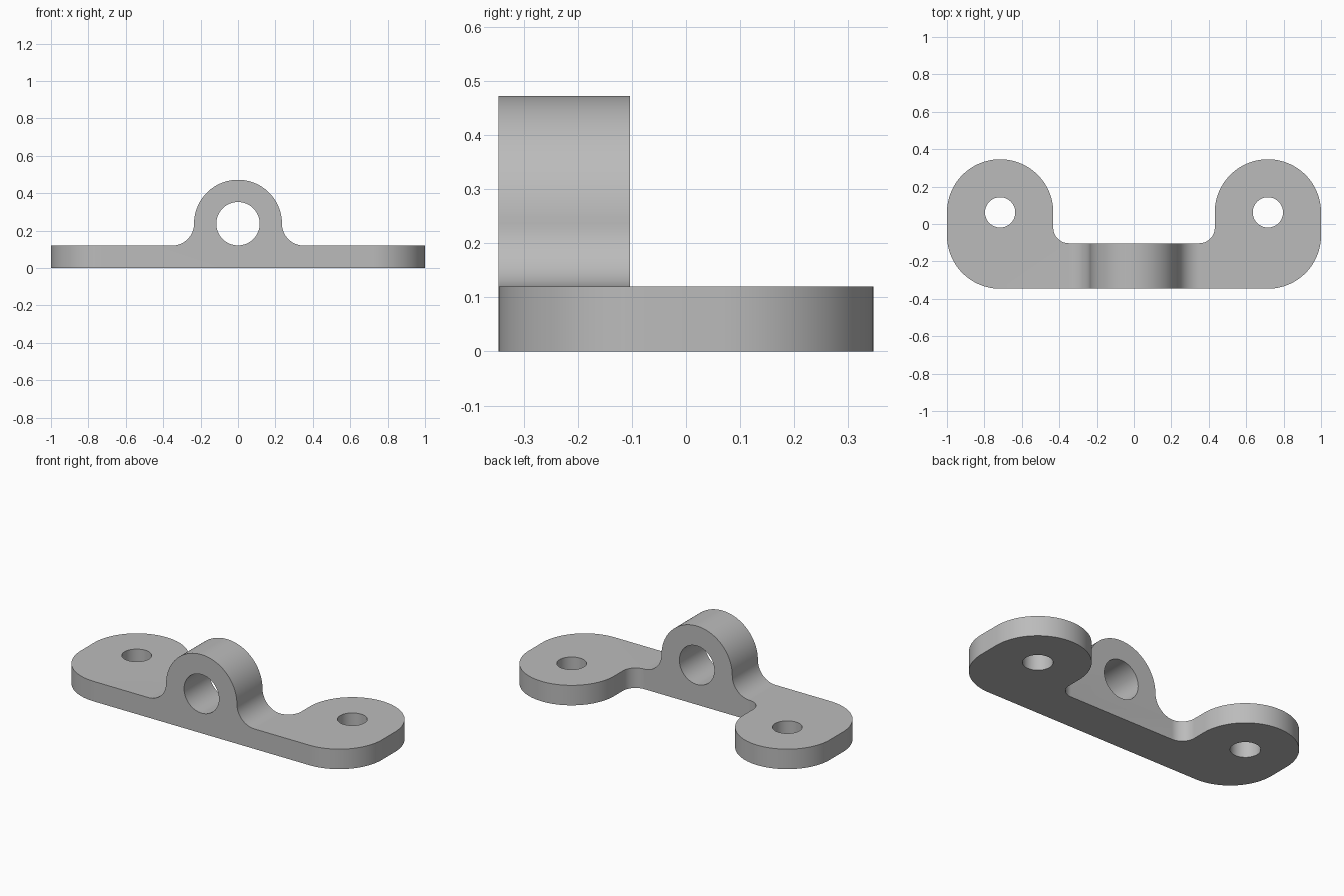
import bpy
import bmesh
from math import cos, sin, radians
from mathutils import Matrix, Vector

old = bpy.data.objects.get("Cube")
if old:
    bpy.data.objects.remove(old, do_unlink=True)

# Main dimensions
PAD_R, PAD_X, PAD_Y = 0.284, 0.716, 0.062    # rounded mounting pads
HALF_DEPTH = PAD_Y + PAD_R
BRIDGE_BACK, PLAN_FILLET = -0.103, 0.083
THICK = 0.12
LUG_R, LUG_Z, BORE_R = 0.235, 0.237, 0.116   # raised eye
SCREW_R = 0.081
FRONT_FACING = Matrix.Rotation(radians(90), 4, "X")   # profile y becomes z


def arc(cx, cy, r, start, end, steps=24):
    angles = [radians(start + (end - start) * i / steps) for i in range(steps + 1)]
    return [(cx + r * cos(a), cy + r * sin(a)) for a in angles]


def mirrored(half):
    """Close a right-hand outline with its reflection in x."""
    return half + [(-x, y) for x, y in reversed(half)]


def prism(name, outline, low, high, turn=Matrix()):
    """Extrude a 2D outline between two levels, then turn it."""
    bm = bmesh.new()
    face = bm.faces.new([bm.verts.new((x, y, low)) for x, y in outline])
    grown = bmesh.ops.extrude_face_region(bm, geom=[face])["geom"]
    top = [v for v in grown if isinstance(v, bmesh.types.BMVert)]
    bmesh.ops.translate(bm, verts=top, vec=Vector((0, 0, high - low)))
    bmesh.ops.transform(bm, matrix=turn, verts=bm.verts)
    bmesh.ops.recalc_face_normals(bm, faces=bm.faces)
    mesh = bpy.data.meshes.new(name)
    bm.to_mesh(mesh)
    bm.free()
    obj = bpy.data.objects.new(name, mesh)
    bpy.context.collection.objects.link(obj)
    return obj


def combine(target, cutter, operation):
    mod = target.modifiers.new(operation.title(), "BOOLEAN")
    mod.operation, mod.object, mod.solver = operation, cutter, "EXACT"
    bpy.context.view_layer.objects.active = target
    bpy.ops.object.modifier_apply(modifier=mod.name)
    bpy.data.objects.remove(cutter, do_unlink=True)


# Plan outline: two round-ended pads joined by a narrow front bridge
plan = mirrored(
    arc(PAD_X, -PAD_Y, PAD_R, -90, 0)
    + arc(PAD_X, PAD_Y, PAD_R, 0, 180, 48)
    + arc(PAD_X - PAD_R - PLAN_FILLET, BRIDGE_BACK + PLAN_FILLET,
          PLAN_FILLET, 0, -90, 16)
)
bracket = prism("eye_bracket", plan, 0, 0.6)

# Front outline: flat plate flowing through fillets into the round eye
fillet = LUG_Z - THICK
front = mirrored(
    [(1.1, -0.1), (1.1, THICK)]
    + arc(LUG_R + fillet, LUG_Z, fillet, 270, 180, 20)
    + arc(0, LUG_Z, LUG_R, 0, 89, 32)
)
combine(bracket, prism("front_profile", front, -0.5, 0.5, FRONT_FACING), "INTERSECT")

# Eye bore and the two screw holes
bore = arc(0, LUG_Z, BORE_R, 0, 354, 59)
combine(bracket, prism("bore_cutter", bore, -0.5, 0.5, FRONT_FACING), "DIFFERENCE")
for side in (-1, 1):
    hole = arc(side * PAD_X, PAD_Y, SCREW_R, 0, 352.5, 47)
    combine(bracket, prism("screw_hole_cutter", hole, -0.2, 0.5), "DIFFERENCE")

# Plain grey metal
grey = bpy.data.materials.new("plain_grey")
grey.use_nodes = True
colour = (0.5, 0.5, 0.5, 1)
grey.diffuse_color = colour
grey.node_tree.nodes["Principled BSDF"].inputs["Base Color"].default_value = colour
bracket.data.materials.clear()
bracket.data.materials.append(grey)
for polygon in bracket.data.polygons:
    polygon.material_index = 0

# Smooth curves with crisp edges
bpy.ops.object.select_all(action="DESELECT")
bracket.select_set(True)
bpy.context.view_layer.objects.active = bracket
bpy.ops.object.shade_smooth_by_angle(angle=radians(30))
